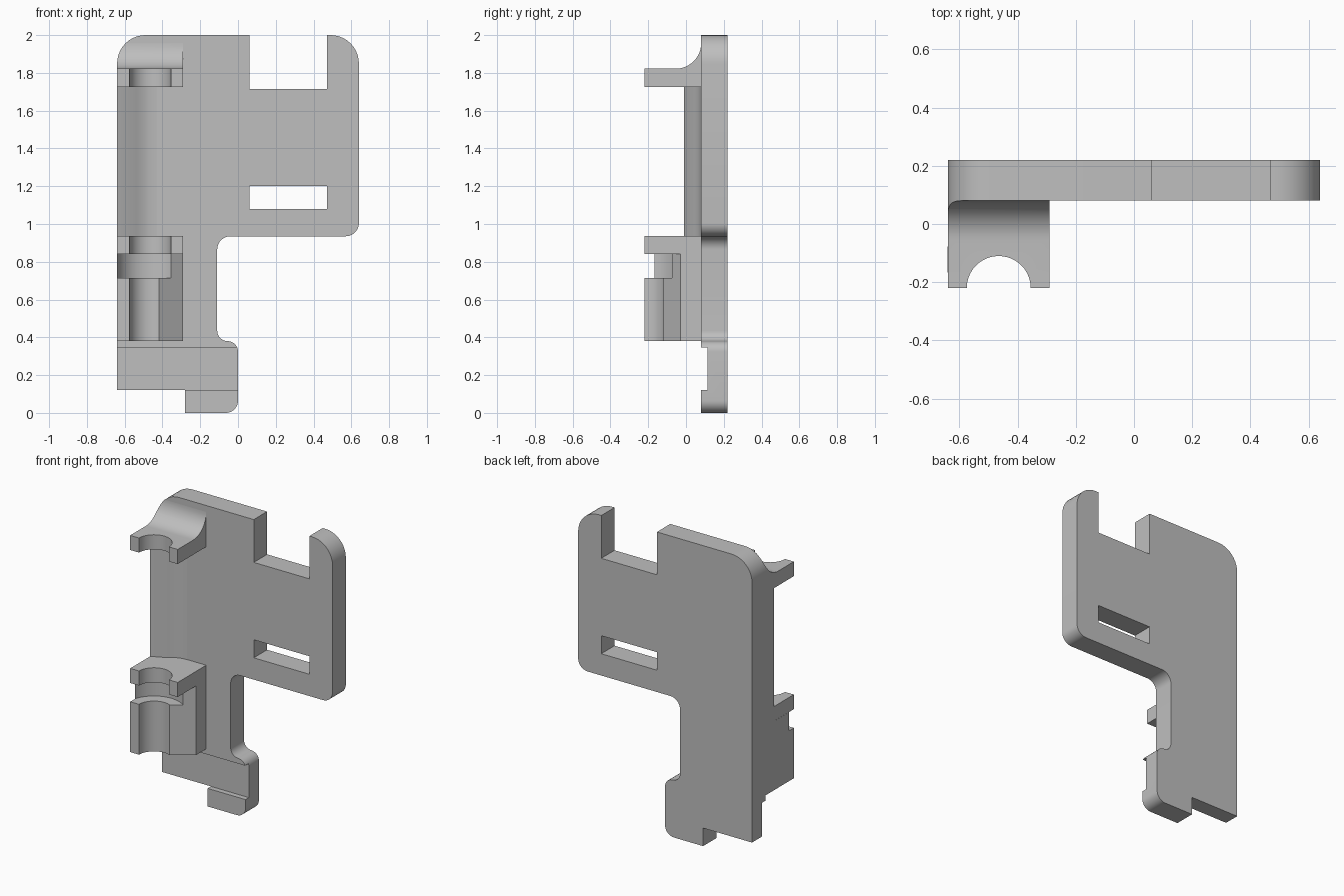
import bpy, bmesh, math
from mathutils import Vector, Matrix

if "Cube" in bpy.data.objects:
    bpy.data.objects.remove(bpy.data.objects["Cube"], do_unlink=True)

grey = bpy.data.materials.new("plain grey")
grey.use_nodes = True
colour = (0.52, 0.52, 0.52, 1)
grey.diffuse_color = colour
grey.node_tree.nodes["Principled BSDF"].inputs["Base Color"].default_value = colour


def rounded(corners, steps=10):
    """Outline from (u, v, radius) corners, each replaced by a tangent arc."""
    out = []
    for i, (u, v, r) in enumerate(corners):
        p = Vector((u, v))
        if r == 0:
            out.append(p)
            continue
        a = (Vector(corners[i - 1][:2]) - p).normalized()
        b = (Vector(corners[(i + 1) % len(corners)][:2]) - p).normalized()
        half = a.angle(b) / 2
        centre = p + (a + b).normalized() * r / math.sin(half)
        t = r / math.tan(half)
        start, end = p + a * t - centre, p + b * t - centre
        sweep = start.angle_signed(end)
        for k in range(steps + 1):
            out.append(centre + Matrix.Rotation(-sweep * k / steps, 2) @ start)
    return out


def arc(cu, cv, r, a0, a1, steps=20):
    angles = [math.radians(a0 + (a1 - a0) * k / steps) for k in range(steps + 1)]
    return [(cu + r * math.cos(a), cv + r * math.sin(a)) for a in angles]


def prism(name, outline, axis, lo, hi):
    """Extrude a 2D outline along x, y or z between lo and hi."""
    place = {"x": lambda u, v, w: (w, u, v),
             "y": lambda u, v, w: (u, w, v),
             "z": lambda u, v, w: (u, v, w)}[axis]
    bm = bmesh.new()
    face = bm.faces.new([bm.verts.new(place(p[0], p[1], lo)) for p in outline])
    top = bmesh.ops.extrude_face_region(bm, geom=[face])["geom"]
    shift = Vector(place(0, 0, hi - lo))
    bmesh.ops.translate(bm, vec=shift, verts=[g for g in top if isinstance(g, bmesh.types.BMVert)])
    bmesh.ops.recalc_face_normals(bm, faces=bm.faces)
    mesh = bpy.data.meshes.new(name)
    bm.to_mesh(mesh)
    bm.free()
    mesh.materials.append(grey)
    ob = bpy.data.objects.new(name, mesh)
    bpy.context.collection.objects.link(ob)
    return ob


def box(name, x0, x1, y0, y1, z0, z1):
    return prism(name, [(x0, z0), (x1, z0), (x1, z1), (x0, z1)], "y", y0, y1)


def carve(ob, cutter, operation="DIFFERENCE"):
    mod = ob.modifiers.new("carve", "BOOLEAN")
    mod.operation, mod.solver, mod.object = operation, "EXACT", cutter
    bpy.context.view_layer.objects.active = ob
    bpy.ops.object.modifier_apply(modifier=mod.name)
    bpy.data.objects.remove(cutter, do_unlink=True)


LEFT, RIGHT = -0.64, -0.29      # bracket sides
FRONT, FACE, BACK = -0.22, 0.08, 0.22
AXIS = -0.465                   # centre of the rod seats
CORNER = 0.15

# Back plate with rounded corners, open notch at the top and a foot
plate = prism("back_plate", rounded([
    (LEFT, 0.12, 0), (-0.28, 0.12, 0), (-0.28, 0, 0), (0, 0, 0.065),
    (0, 0.375, 0.055), (-0.11, 0.385, 0.055), (-0.11, 0.935, 0.07),
    (0.64, 0.935, 0.07), (0.64, 2, CORNER), (0.47, 2, 0), (0.47, 1.715, 0),
    (0.06, 1.715, 0), (0.06, 2, 0), (LEFT, 2, CORNER)]), "y", FACE, BACK)
carve(plate, box("slot_cutter", 0.06, 0.47, 0, 0.3, 1.08, 1.2))
carve(plate, box("recess_cutter", -0.7, 0.1, 0, 0.115, 0.12, 0.345))

# Upper bracket, blended into the plate and trimmed to its rounded corner
blend = arc(-0.055, 1.96, 0.135, -90, 0, 12)
upper = prism("upper_bracket", [(FACE, 1.725), (FRONT, 1.725), (FRONT, 1.822)]
              + [(y, z - 0.003) for y, z in blend], "x", LEFT, RIGHT)
carve(upper, prism("seat_cutter", arc(AXIS, FRONT, 0.11, 0, 351.0, 39), "z", 1.6, 1.9))
carve(upper, prism("corner_cutter", rounded([
    (LEFT, 1.5, 0), (0, 1.5, 0), (0, 2, 0), (LEFT, 2, CORNER)]), "y", -0.5, 0.3), "INTERSECT")

# Lower bracket shelf with its half-round seat
seat = arc(AXIS, FRONT, 0.11, 180, 0)
shelf = prism("lower_bracket_shelf", [(LEFT, FACE), (LEFT, FRONT)] + seat
              + [(RIGHT, FRONT), (RIGHT, FACE)], "z", 0.84, 0.937)

# Support block: half-round channel meeting a slanted side
channel = arc(AXIS, FRONT, 0.11, 180, 65)
block = prism("support_block", [(LEFT, FACE), (LEFT, FRONT)] + channel
              + [(RIGHT, -0.03), (RIGHT, FACE)], "z", 0.38, 0.715)

# Wider collar groove between block and shelf
groove = arc(AXIS, FRONT, 0.183, 163.5, 52.5)
collar = prism("collar_groove", [(LEFT, FACE)] + groove
               + [(RIGHT, -0.03), (RIGHT, FACE)], "z", 0.715, 0.84)

# Side rib, curving down into the plate between the brackets
rib = prism("side_rib", [(LEFT, FACE), (LEFT, -0.01), (-0.57, 0.022), (-0.535, 0.046),
                         (-0.5, 0.065), (-0.47, 0.075), (-0.43, FACE)], "z", 0.937, 1.725)

# Smooth curved walls, keep the edges crisp
bpy.ops.object.select_all(action="DESELECT")
for part in (plate, upper, shelf, block, collar, rib):
    part.select_set(True)
bpy.context.view_layer.objects.active = plate
bpy.ops.object.shade_smooth_by_angle(angle=math.radians(30))
